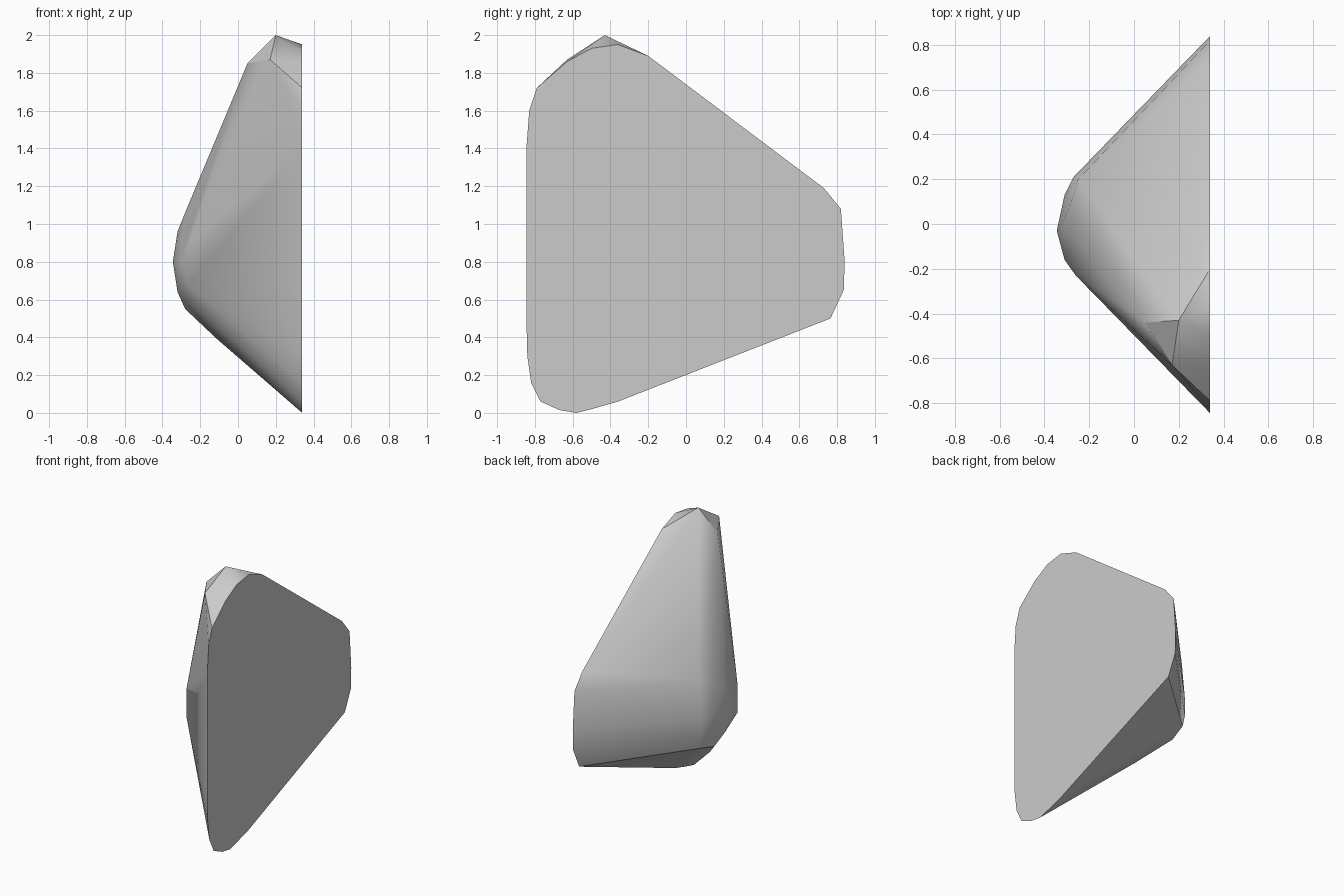
import bpy
import bmesh
import math

cube = bpy.data.objects.get("Cube")
if cube:
    bpy.data.objects.remove(cube, do_unlink=True)


def make_material(name, color):
    material = bpy.data.materials.new(name)
    material.use_nodes = True
    material.diffuse_color = color
    shader = material.node_tree.nodes["Principled BSDF"]
    shader.inputs["Base Color"].default_value = color
    return material


def hull_object(name, points, material):
    """Closed convex solid around a set of corner points."""
    bm = bmesh.new()
    for point in points:
        bm.verts.new(point)
    hull = bmesh.ops.convex_hull(bm, input=bm.verts[:])
    inside = {g for g in hull["geom_interior"] + hull["geom_unused"]
              if isinstance(g, bmesh.types.BMVert)}
    bmesh.ops.delete(bm, geom=list(inside), context="VERTS")
    bmesh.ops.dissolve_limit(bm, angle_limit=math.radians(0.5),
                             verts=bm.verts[:], edges=bm.edges[:])
    bmesh.ops.recalc_face_normals(bm, faces=bm.faces[:])
    mesh = bpy.data.meshes.new(name)
    bm.to_mesh(mesh)
    bm.free()
    mesh.materials.append(material)
    obj = bpy.data.objects.new(name, mesh)
    bpy.context.collection.objects.link(obj)
    return obj


# Outline of the flat cut side, as (y, z)
flat_x = 0.34
top_corner = [(-0.79, 1.72), (-0.63, 1.86), (-0.5, 1.93), (-0.36, 1.95), (-0.2, 1.89)]
back_corner = [(0.73, 1.19), (0.82, 1.08), (0.84, 0.8), (0.835, 0.65), (0.765, 0.5)]
bottom_corner = [(-0.36, 0.06), (-0.5, 0.02), (-0.58, 0), (-0.67, 0.015),
                 (-0.77, 0.06), (-0.82, 0.16), (-0.84, 0.3)]
front_edge = [(-0.845, 0.5), (-0.845, 1.4), (-0.83, 1.6)]
flat_side = [(flat_x, y, z) for y, z in
             top_corner + back_corner + bottom_corner + front_edge]

# Peak and the blunt nose opposite the flat side
peak = [(0.2, -0.43, 2), (0.05, -0.44, 1.85), (0.17, -0.63, 1.87)]
nose_front = [(-0.26, -0.23, 0.9), (-0.26, -0.23, 0.68), (-0.31, -0.16, 0.8)]
nose_tip = [(-0.345, -0.03, 0.8), (-0.32, 0, 0.96), (-0.32, 0, 0.64)]
nose_top = [(-0.28, 0.1, 1.06), (-0.25, 0.2, 1.08), (-0.28, -0.06, 1.06)]
nose_back = [(-0.27, 0.21, 0.8), (-0.27, 0.21, 0.67), (-0.31, 0.13, 0.8)]
nose_bottom = [(-0.25, 0.21, 0.58), (-0.28, 0.07, 0.55), (-0.11, -0.12, 0.39)]

stone = make_material("grey stone", (0.6, 0.6, 0.6, 1))
rock = hull_object("rock_shard", flat_side + peak + nose_front + nose_tip
                   + nose_top + nose_back + nose_bottom, stone)

# Soft corners with a crisp rim around the flat side
bpy.ops.object.select_all(action="DESELECT")
rock.select_set(True)
bpy.context.view_layer.objects.active = rock
bpy.ops.object.shade_smooth_by_angle(angle=math.radians(32))
